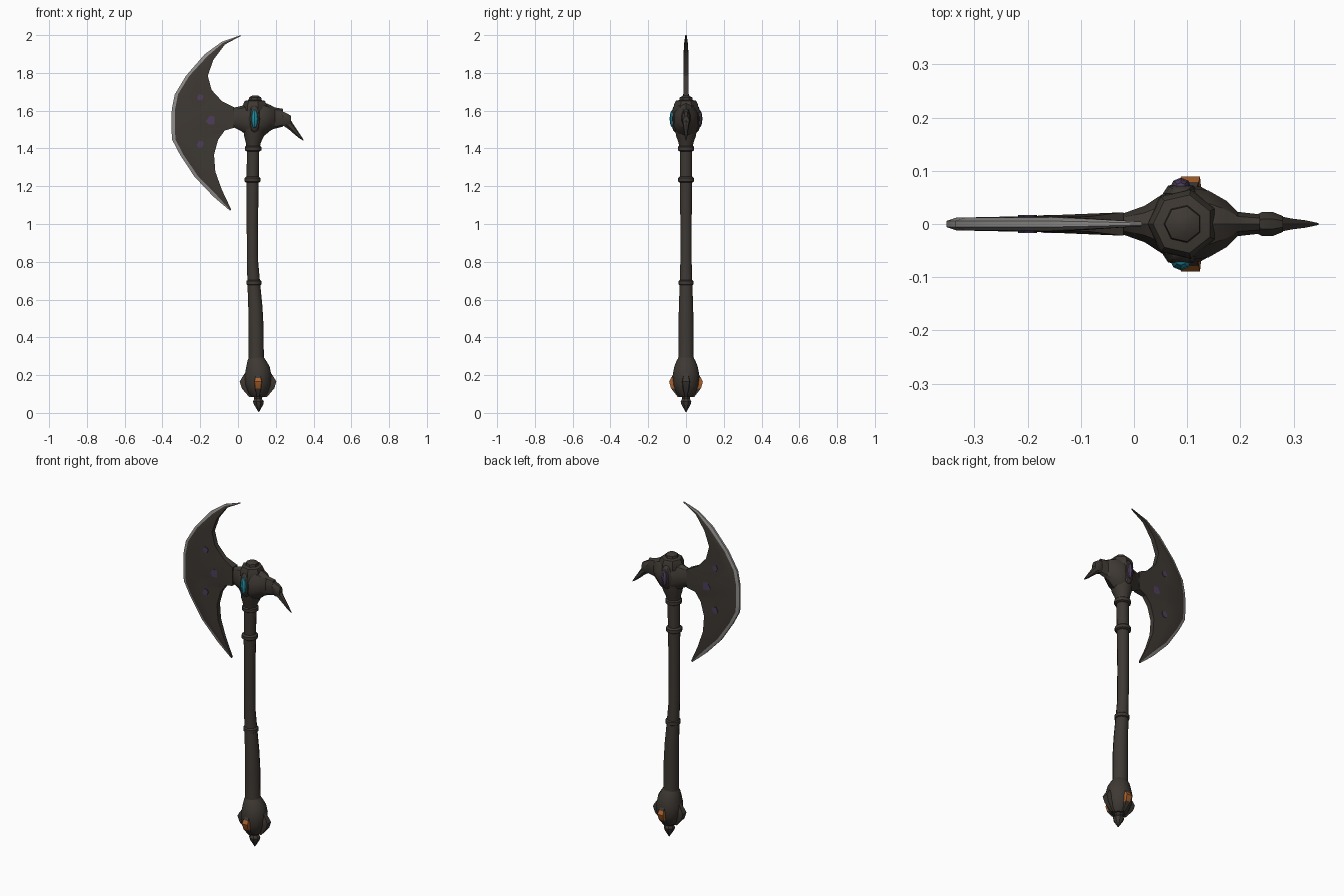
import bpy, bmesh, math
from mathutils import Matrix, Vector

cube = bpy.data.objects.get("Cube")
if cube:
    bpy.data.objects.remove(cube)


def material(name, rgb, rough=0.7):
    m = bpy.data.materials.new(name)
    m.use_nodes = True
    m.diffuse_color = (*rgb, 1)
    b = m.node_tree.nodes["Principled BSDF"]
    b.inputs["Base Color"].default_value = (*rgb, 1)
    b.inputs["Roughness"].default_value = rough
    return m


IRON = material("dark iron", (0.048, 0.040, 0.033))
STEEL = material("worn steel", (0.27, 0.26, 0.25))
VIOLET = material("dull violet", (0.075, 0.048, 0.105))
CYAN = material("cyan gem", (0.015, 0.27, 0.36))
ORANGE = material("orange gem", (0.40, 0.12, 0.025))
parts = []


def finish(name, bm, mats):
    bmesh.ops.recalc_face_normals(bm, faces=bm.faces)
    me = bpy.data.meshes.new(name)
    bm.to_mesh(me)
    bm.free()
    for m in mats:
        me.materials.append(m)
    ob = bpy.data.objects.new(name, me)
    bpy.context.collection.objects.link(ob)
    parts.append(ob)
    return ob


def loft(name, rings, mats=(IRON,), paint=None):
    """Skin closed rings; paint(row, column) gives a material index."""
    bm = bmesh.new()
    rows = [[bm.verts.new(p) for p in ring] for ring in rings]
    n = len(rows[0])
    for i, (a, b) in enumerate(zip(rows, rows[1:])):
        for j in range(n):
            k = (j + 1) % n
            f = bm.faces.new((a[j], a[k], b[k], b[j]))
            f.material_index = paint(i, j) if paint else 0
    bm.faces.new(rows[0])
    bm.faces.new(rows[-1])
    return finish(name, bm, mats)


def lathe(name, profile, sides):
    """Upright turned part from (z, radius, centre x)."""
    turn = [2 * math.pi * (k + 0.5) / sides for k in range(sides)]
    return loft(name, [[(cx + r * math.cos(t), r * math.sin(t), z) for t in turn]
                       for z, r, cx in profile])


def bar(name, sections, sides=10):
    """Part running along x from (x, low z, high z, half depth)."""
    turn = [2 * math.pi * (k + 0.5) / sides for k in range(sides)]
    return loft(name, [[(x, hy * math.cos(t), (lo + hi) / 2 + (hi - lo) / 2 * math.sin(t))
                        for t in turn] for x, lo, hi, hy in sections])


def pebble(name, centre, size, mat, seg=8, rings=6):
    bm = bmesh.new()
    m = Matrix.Translation(centre) @ Matrix.Diagonal((*size, 1))
    bmesh.ops.create_uvsphere(bm, u_segments=seg, v_segments=rings, radius=1, matrix=m)
    return finish(name, bm, (mat,))


# Crescent blade: cutting edge and inner edge, bottom to top
outer = [(-.042, 1.07), (-.13, 1.145), (-.23, 1.25), (-.307, 1.367), (-.348, 1.445),
         (-.352, 1.49), (-.352, 1.52), (-.352, 1.58), (-.35, 1.61), (-.335, 1.685),
         (-.275, 1.785), (-.175, 1.9), (-.085, 1.965), (.015, 2.0)]
inner = [(-.036, 1.077), (-.085, 1.18), (-.12, 1.277), (-.127, 1.367), (-.105, 1.447),
         (-.07, 1.495), (-.02, 1.51), (-.02, 1.617), (-.085, 1.65), (-.14, 1.71),
         (-.16, 1.785), (-.13, 1.87), (-.07, 1.95), (.012, 1.994)]
rings = []
for i, (o, n) in enumerate(zip(outer, inner)):
    o, n = Vector(o), Vector(n)
    edge = o.lerp(n, min(0.4, 0.018 / (n - o).length))
    thin = (0.3, 0.7, 1)[min(i, len(outer) - 1 - i, 2)]
    neck = 0.022 if n.x > -.03 and 3 < i < 10 else 0.014 * thin
    half = [(o, .006 * thin), (edge, .012 * thin), (o.lerp(n, 0.5), .014 * thin), (n, neck)]
    rings.append([(p.x, -t, p.y) for p, t in half] + [(p.x, t, p.y) for p, t in half[::-1]])
loft("crescent_blade", rings, (IRON, STEEL), lambda i, j: int(j in (0, 6, 7)))

# Violet inlays on both blade faces
for label, x, z, w, h in (("upper", -.2, 1.67, .017, .017), ("middle", -.137, 1.548, .033, .024),
                          ("lower", -.2, 1.422, .018, .02)):
    for side, s in (("front", -1), ("back", 1)):
        shape = [(-1, -.2), (-.5, -.9), (.5, -.8), (1, .1), (.7, .8), (-.4, 1)]
        loft(f"{label}_{side}_inlay", [[(x + w * a, s * y, z + h * b) for a, b in shape]
                                       for y in (.012, .017)], (VIOLET,))

# Head: socket joining blade and beak, with a cap on top
bar("head_socket", [(-.06, 1.525, 1.607, .012), (-.02, 1.51, 1.617, .021), (.02, 1.49, 1.625, .036),
                    (.055, 1.46, 1.642, .06), (.10, 1.45, 1.65, .072), (.14, 1.468, 1.643, .066),
                    (.175, 1.497, 1.628, .045), (.195, 1.505, 1.617, .024), (.237, 1.515, 1.61, .019)])
bar("beak_knuckle", [(.228, 1.525, 1.60, .018), (.24, 1.515, 1.597, .024), (.262, 1.512, 1.587, .024),
                     (.28, 1.515, 1.575, .016)], 8)
bar("beak_spike", [(.24, 1.52, 1.575, .018), (.27, 1.50, 1.565, .018), (.295, 1.478, 1.525, .012),
                   (.322, 1.456, 1.485, .008), (.347, 1.44, 1.446, .002)], 6)
lathe("head_cap", [(1.60, .068, .092), (1.63, .066, .092), (1.652, .056, .092), (1.656, .036, .092),
                   (1.67, .034, .092), (1.68, .016, .092)], 7)

# Oval gems in dark settings, front and back
for side, s, mat in (("front", -1, CYAN), ("back", 1, VIOLET)):
    pebble(f"{side}_gem_setting", (.088, s * .057, 1.557), (.034, .021, .072), IRON)
    pebble(f"{side}_gem", (.088, s * .068, 1.557), (.02, .019, .05), mat)

# Shaft with its collar and rings
lathe("shaft", [(.25, .045, .10), (.3, .042, .096), (.45, .042, .095), (.56, .039, .092),
                (.68, .035, .084), (.8, .031, .077), (1.0, .031, .076), (1.2, .033, .077),
                (1.4, .034, .08), (1.5, .034, .085)], 12)
lathe("head_collar", [(1.40, .036, .08), (1.43, .041, .081), (1.465, .054, .085), (1.52, .062, .09)], 12)
for name, z, r, cx in (("upper_ring", 1.4, .045, .08), ("grip_ring", 1.235, .044, .077),
                       ("lower_ring", .69, .041, .084)):
    lathe(name, [(z - .016, r - .01, cx), (z - .01, r, cx), (z + .008, r, cx), (z + .016, r - .01, cx)], 12)

# Pommel with a pointed tip
PX = .106
lathe("pommel", [(.295, .04, .098), (.275, .052, .10), (.245, .064, PX), (.20, .073, PX),
                 (.15, .07, PX), (.105, .052, PX), (.085, .034, PX)], 12)
lathe("pommel_tip", [(.095, .028, PX), (.075, .022, PX), (.06, .031, .108), (.045, .027, .109),
                     (.005, .002, .11)], 8)

# Four pommel claws; the front and back ones carry an orange stone
claw = [(.215, .066, .012), (.185, .086, .021), (.165, .097, .024), (.13, .086, .02), (.085, .048, .008)]
for k, side in enumerate(("left", "back", "right", "front")):
    out = Vector((math.cos(k * math.pi / 2), math.sin(k * math.pi / 2), 0))
    across = Vector((-out.y, out.x, 0))
    reach = 1 if k % 2 == 0 else 0.92
    rings = []
    for z, r, w in claw:
        base = Vector((PX, 0, z))
        rings.append([base + out * .03 - across * w, base + out * (r * reach) - across * w * .75,
                      base + out * (r * reach) + across * w * .75, base + out * .03 + across * w])
    stone = k % 2 == 1
    loft(f"{side}_claw", rings, (IRON, ORANGE),
         lambda i, j, stone=stone: int(stone and i in (1, 2) and j < 3))

# Soft shading that keeps hard edges
bpy.ops.object.select_all(action='DESELECT')
for ob in parts:
    ob.select_set(True)
bpy.context.view_layer.objects.active = parts[0]
bpy.ops.object.shade_smooth_by_angle(angle=math.radians(32))
